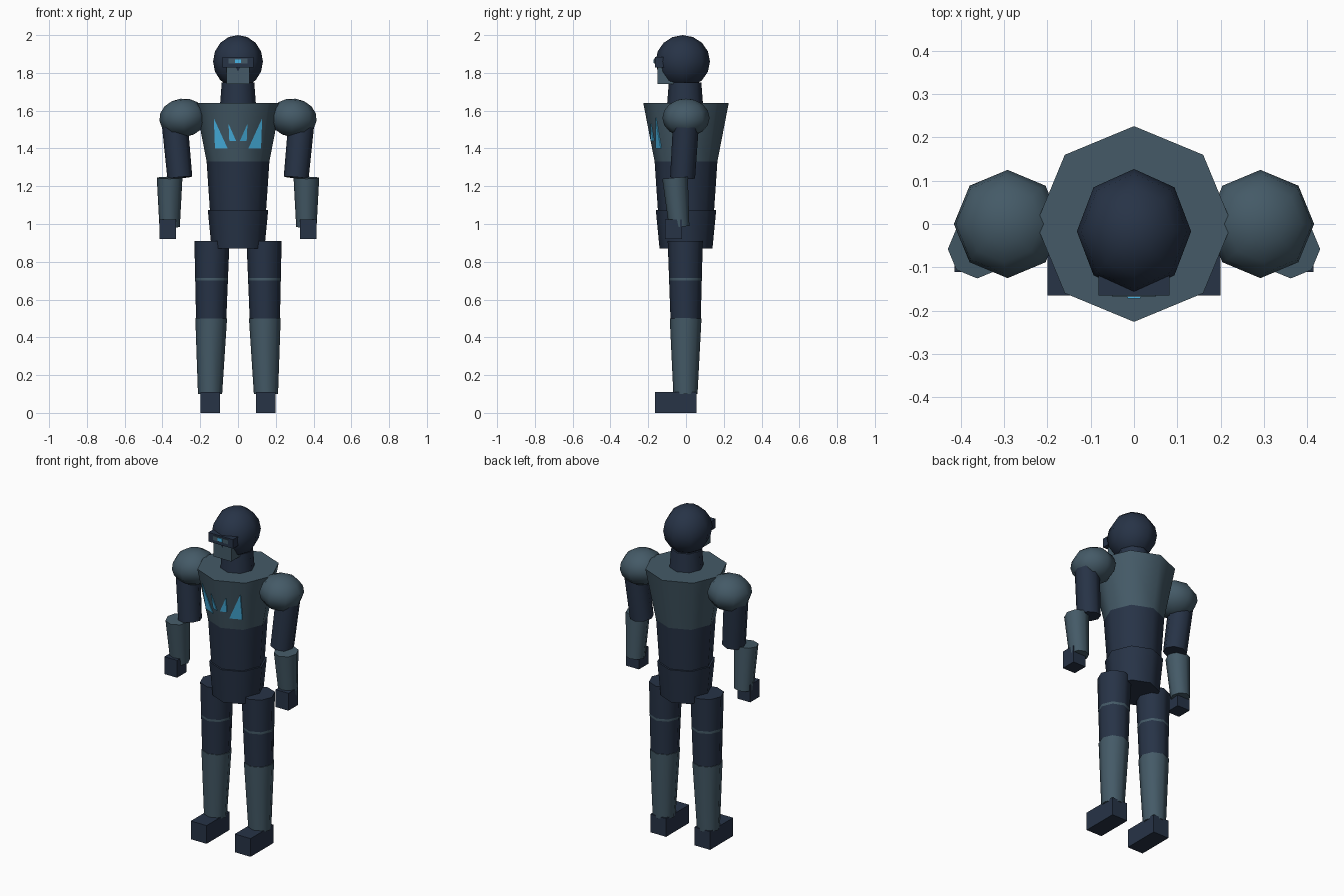
import bpy, bmesh, math
from mathutils import Vector, Matrix

cube = bpy.data.objects.get("Cube")
if cube:
    bpy.data.objects.remove(cube, do_unlink=True)


def material(name, rgb):
    m = bpy.data.materials.new(name)
    m.use_nodes = True
    m.diffuse_color = (*rgb, 1)
    m.node_tree.nodes["Principled BSDF"].inputs["Base Color"].default_value = (*rgb, 1)
    return m


NAVY = material("dark navy", (0.020, 0.033, 0.062))
STEEL = material("blue steel", (0.058, 0.102, 0.135))
CYAN = material("glowing cyan", (0.078, 0.546, 0.93))


def finish(name, bm, mat, smooth=False):
    """Turn a bmesh into an object; smooth sides keep sharp caps."""
    bmesh.ops.recalc_face_normals(bm, faces=bm.faces)
    mesh = bpy.data.meshes.new(name)
    bm.to_mesh(mesh)
    bm.free()
    mesh.materials.append(mat)
    ob = bpy.data.objects.new(name, mesh)
    bpy.context.collection.objects.link(ob)
    if smooth:
        bpy.ops.object.select_all(action="DESELECT")
        ob.select_set(True)
        bpy.context.view_layer.objects.active = ob
        bpy.ops.object.shade_smooth_by_angle(angle=math.radians(62))
    return ob


def frustum(name, low, high, r_low, r_high, mat):
    """Eight-sided tapered tube between two points."""
    low, high = Vector(low), Vector(high)
    axis = high - low
    turn = Vector((0, 0, 1)).rotation_difference(axis).to_matrix().to_4x4()
    bm = bmesh.new()
    bmesh.ops.create_cone(bm, cap_ends=True, segments=8, radius1=r_low, radius2=r_high,
                          depth=axis.length, matrix=Matrix.Translation((low + high) / 2) @ turn)
    return finish(name, bm, mat, True)


def ball(name, centre, radii, mat, tilt=0):
    bm = bmesh.new()
    matrix = (Matrix.Translation(centre) @ Matrix.Rotation(tilt, 4, "Y")
              @ Matrix.Diagonal((*radii, 1)))
    bmesh.ops.create_uvsphere(bm, u_segments=8, v_segments=8, radius=1, matrix=matrix)
    return finish(name, bm, mat, True)


def box(name, centre, size, mat):
    bm = bmesh.new()
    bmesh.ops.create_cube(bm, size=1, matrix=Matrix.Translation(centre) @ Matrix.Diagonal((*size, 1)))
    return finish(name, bm, mat)


# Torso
frustum("pelvis", (0, 0, 0.87), (0, 0, 1.075), 0.14, 0.16, NAVY)
frustum("abdomen", (0, 0, 1.06), (0, 0, 1.33), 0.148, 0.166, NAVY)
CHEST_LOW, CHEST_HIGH = 1.33, 1.64
frustum("chest", (0, 0, CHEST_LOW), (0, 0, CHEST_HIGH), 0.166, 0.226, STEEL)
frustum("neck", (0, -0.005, 1.62), (0, -0.005, 1.75), 0.096, 0.086, NAVY)

# Head and face
ball("head", (0, -0.017, 1.86), (0.132, 0.144, 0.14), NAVY)
box("visor", (0, -0.13, 1.857), (0.165, 0.07, 0.055), NAVY)
box("visor_slot", (0, -0.166, 1.862), (0.1, 0.006, 0.026), STEEL)
box("visor_light", (0, -0.169, 1.862), (0.03, 0.006, 0.02), CYAN)
box("jaw_plate", (0, -0.1, 1.785), (0.12, 0.1, 0.09), STEEL)


def chest_point(x, z, lift):
    """Point on the angled front of the chest."""
    t = (z - CHEST_LOW) / (CHEST_HIGH - CHEST_LOW)
    radius = 0.166 + 0.06 * t
    return Vector((x, -(radius - abs(x) * math.tan(math.pi / 8)) - lift, z))


# Chest markings: thin triangular plates
MARKS = {
    "outer": [(0.128, 1.56), (0.122, 1.40), (0.055, 1.40)],
    "inner": [(0.05, 1.53), (0.046, 1.44), (0.01, 1.44)],
}
for side, s in (("left", 1), ("right", -1)):
    for label, corners in MARKS.items():
        bm = bmesh.new()
        front = [bm.verts.new(chest_point(s * x, z, 0.005)) for x, z in corners]
        back = [bm.verts.new(chest_point(s * x, z, -0.003)) for x, z in corners]
        bm.faces.new(front)
        bm.faces.new(back[::-1])
        for i in range(3):
            j = (i + 1) % 3
            bm.faces.new((front[i], front[j], back[j], back[i]))
        finish(f"{side}_{label}_chest_mark", bm, CYAN)

    # Arm
    ball(f"{side}_shoulder", (s * 0.292, 0, 1.562), (0.125, 0.125, 0.102), STEEL, s * 0.12)
    frustum(f"{side}_upper_arm", (s * 0.308, -0.018, 1.245), (s * 0.335, 0, 1.535),
            0.066, 0.069, NAVY)
    frustum(f"{side}_forearm", (s * 0.362, -0.036, 0.985), (s * 0.362, -0.058, 1.245),
            0.054, 0.068, STEEL)
    box(f"{side}_hand", (s * 0.372, -0.066, 0.972), (0.085, 0.09, 0.105), NAVY)

    # Leg
    frustum(f"{side}_thigh", (s * 0.142, -0.002, 0.495), (s * 0.138, -0.004, 0.91),
            0.08, 0.093, NAVY)
    ball(f"{side}_knee", (s * 0.14, -0.003, 0.708), (0.088, 0.088, 0.088), STEEL)
    frustum(f"{side}_shin", (s * 0.148, -0.003, 0.1), (s * 0.142, -0.002, 0.5),
            0.064, 0.084, STEEL)
    box(f"{side}_foot", (s * 0.147, -0.055, 0.055), (0.105, 0.22, 0.11), NAVY)
